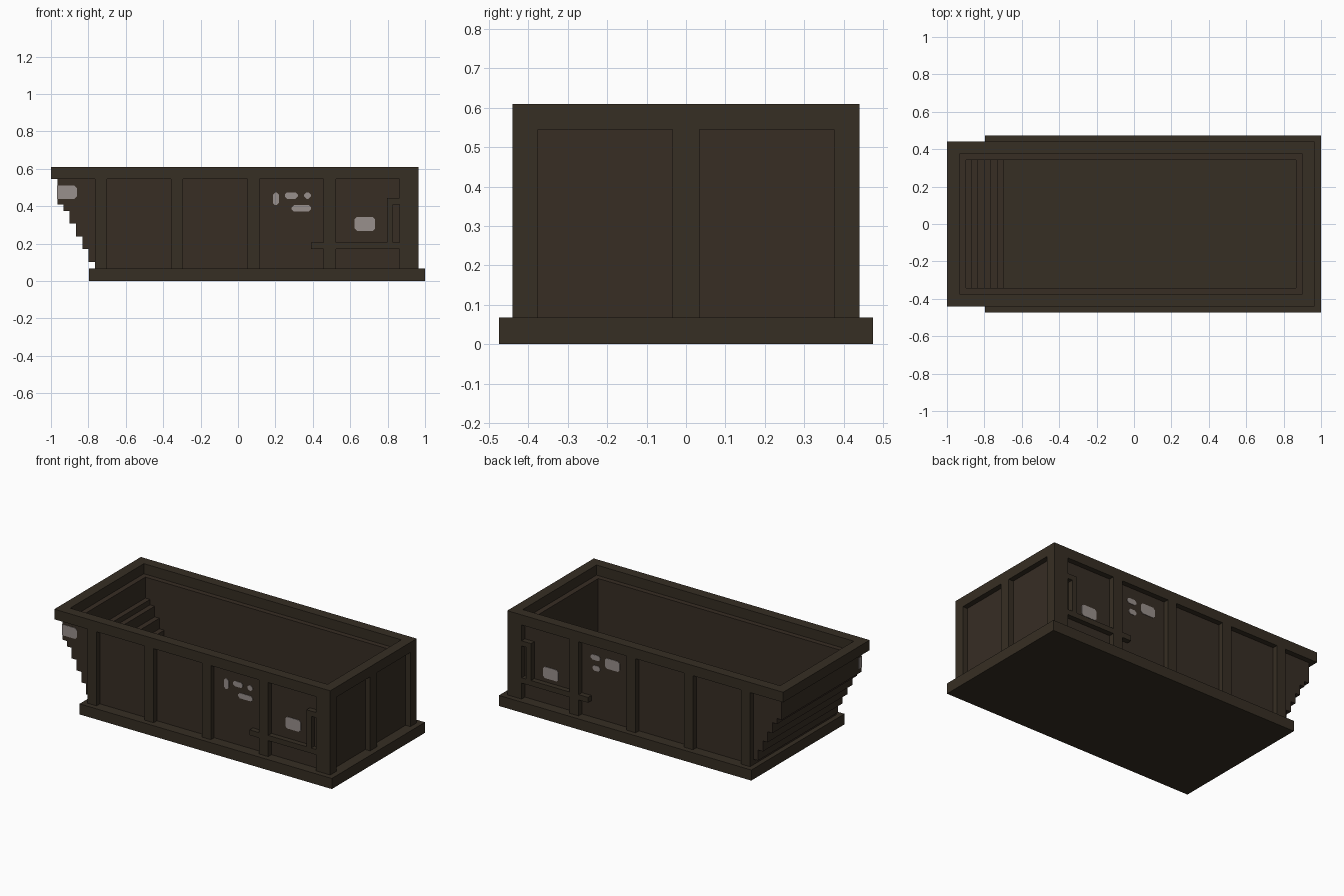
import bpy
import bmesh

cube = bpy.data.objects.get("Cube")
if cube:
    bpy.data.objects.remove(cube, do_unlink=True)


def material(name, srgb):
    lin = [((c / 255 + 0.055) / 1.055) ** 2.4 for c in srgb] + [1.0]
    m = bpy.data.materials.new(name)
    m.use_nodes = True
    m.diffuse_color = lin
    bsdf = m.node_tree.nodes["Principled BSDF"]
    bsdf.inputs["Base Color"].default_value = lin
    bsdf.inputs["Roughness"].default_value = 0.9
    return m


FRAME = material("dark olive brown", (54, 46, 35))
WALL = material("dark brown", (55, 45, 36))
CHIP = material("worn grey", (153, 144, 140))


def finish(name, bm, mat):
    bmesh.ops.recalc_face_normals(bm, faces=bm.faces)
    me = bpy.data.meshes.new(name)
    bm.to_mesh(me)
    bm.free()
    me.materials.append(mat)
    ob = bpy.data.objects.new(name, me)
    bpy.context.collection.objects.link(ob)
    return ob


def boxes(name, mat, spans):
    """One object made of boxes given as (x0, x1, y0, y1, z0, z1)."""
    bm = bmesh.new()
    for x0, x1, y0, y1, z0, z1 in spans:
        for v in bmesh.ops.create_cube(bm, size=1)["verts"]:
            v.co = (x0 if v.co.x < 0 else x1,
                    y0 if v.co.y < 0 else y1,
                    z0 if v.co.z < 0 else z1)
    return finish(name, bm, mat)


def prism(name, mat, outline, y0, y1):
    """Extrude an x-z outline along y."""
    bm = bmesh.new()
    face = bm.faces.new([bm.verts.new((x, y0, z)) for x, z in outline])
    geom = bmesh.ops.extrude_face_region(bm, geom=[face])["geom"]
    for v in geom:
        if isinstance(v, bmesh.types.BMVert):
            v.co.y = y1
    return finish(name, bm, mat)


BASE_TOP, RIM_Z, TOP = 0.068, 0.545, 0.61
IN_Y, WALL_Y, OUT_Y = 0.342, 0.406, 0.44

# Stepped end: outer x and height range of each step, lowest first
step_z = [BASE_TOP, 0.103, 0.171, 0.239, 0.307, 0.375, 0.41, RIM_Z]
step_x = [-0.765, -0.798, -0.832, -0.866, -0.9, -0.933, -0.966]

# Base slab, also the floor
boxes("base", FRAME, [(-0.797, 1, -0.474, 0.474, 0, BASE_TOP)])

# Top rim
boxes("rim", FRAME,
      [(-1, 0.965, s * 0.375, s * OUT_Y, RIM_Z, TOP) for s in (-1, 1)]
      + [(x0, x1, -0.375, 0.375, RIM_Z, TOP)
         for x0, x1 in ((-1, -0.933), (0.9, 0.965))])

# Stepped end wall and flat end wall
boxes("stepped_end", WALL,
      [(x, x + 0.067, -IN_Y, IN_Y, z0, z1)
       for x, z0, z1 in zip(step_x, step_z, step_z[1:])])
boxes("flat_end", WALL, [(0.865, 0.931, -IN_Y, IN_Y, BASE_TOP, RIM_Z)])

# Side walls follow the steps
outline = [(0.931, RIM_Z), (0.931, BASE_TOP)]
for x, z0, z1 in zip(step_x, step_z, step_z[1:]):
    outline += [(x, z0), (x, z1)]

posts = [(-0.765, -0.7), (-0.358, -0.293), (0.05, 0.115),
         (0.457, 0.523), (0.863, 0.965)]
for side, s in (("front", -1), ("back", 1)):
    prism(side + "_wall", WALL, outline, s * IN_Y, s * WALL_Y)
    boxes(side + "_posts", FRAME,
          [(a, b, s * WALL_Y, s * OUT_Y, BASE_TOP, RIM_Z) for a, b in posts])
    # Pipe run: across one post, up, and back into the corner post
    boxes(side + "_pipe", FRAME,
          [(a, b, s * WALL_Y, s * OUT_Y, z0, z1) for a, b, z0, z1 in (
              (0.39, 0.457, 0.171, 0.205), (0.523, 0.863, 0.171, 0.205),
              (0.796, 0.83, 0.205, 0.443), (0.83, 0.863, 0.41, 0.443))])

# Posts on the flat end
boxes("end_posts", FRAME,
      [(0.931, 0.965, a, b, BASE_TOP, RIM_Z)
       for a, b in ((-WALL_Y, -0.375), (-0.034, 0.034), (0.375, WALL_Y))])


# Worn patches: thin plates with clipped corners (x0, x1, z0, z1)
def patch(name, s, x0, x1, z0, z1, left_cut=True):
    c = 0.012
    d = c if left_cut else 0
    pts = [(x0 + c, z0), (x1 - c, z0), (x1, z0 + c), (x1, z1 - c),
           (x1 - c, z1), (x0 + c, z1), (x0, z1 - d), (x0, z0 + d)]
    if not left_cut:
        pts = pts[1:5] + pts[6:]
    prism(name, CHIP, pts, s * (WALL_Y - 0.001), s * (WALL_Y + 0.003))


front = [(0.186, 0.219, 0.406, 0.473), (0.25, 0.32, 0.44, 0.474),
         (0.353, 0.39, 0.44, 0.474), (0.287, 0.39, 0.372, 0.406),
         (0.624, 0.732, 0.268, 0.343)]
back = [(0.325, 0.393, 0.44, 0.474), (0.187, 0.29, 0.408, 0.475),
        (0.325, 0.38, 0.372, 0.406), (0.624, 0.732, 0.23, 0.303)]
for side, s, spots in (("front", -1, front), ("back", 1, back)):
    for i, spot in enumerate(spots):
        patch(f"{side}_patch_{i + 1}", s, *spot)

# Corner patch wraps round onto the stepped end
patch("corner_patch", -1, -0.966, -0.862, 0.44, 0.51, left_cut=False)
boxes("corner_patch_end", CHIP, [(-0.969, -0.965, -0.409, -0.375, 0.44, 0.51)])
